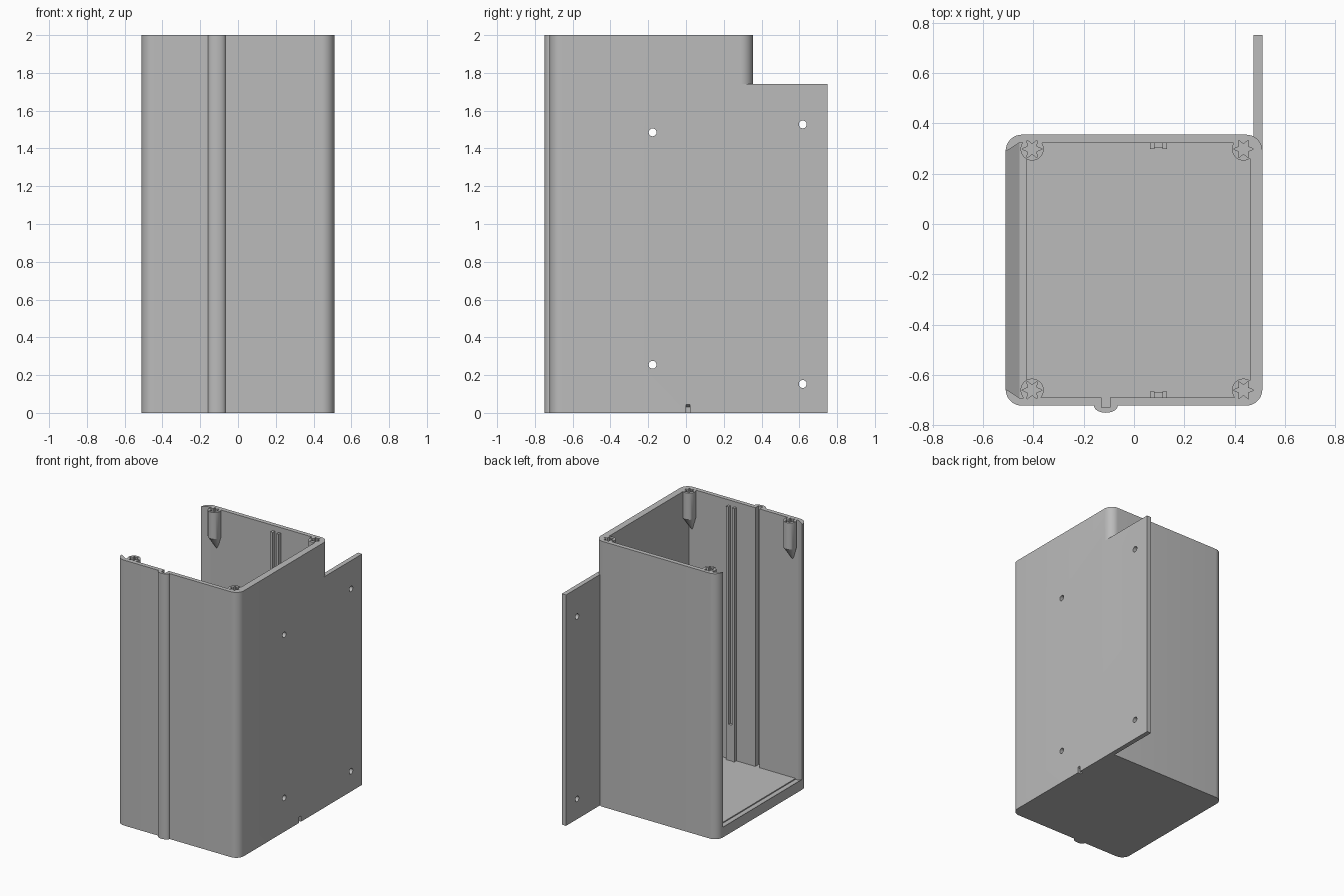
import bpy, bmesh, math
from mathutils import Vector

cube = bpy.data.objects.get("Cube")
if cube:
    bpy.data.objects.remove(cube, do_unlink=True)

grey = bpy.data.materials.new("plain_grey")
grey.use_nodes = True
COLOUR = (0.5, 0.5, 0.5, 1)
grey.diffuse_color = COLOUR
grey.node_tree.nodes["Principled BSDF"].inputs["Base Color"].default_value = COLOUR


def loft(name, rings):
    """Closed solid through matching rings of 3D points."""
    bm = bmesh.new()
    loops = [[bm.verts.new(p) for p in ring] for ring in rings]
    n = len(loops[0])
    for a, b in zip(loops, loops[1:]):
        for i in range(n):
            j = (i + 1) % n
            bm.faces.new((a[i], a[j], b[j], b[i]))
    bm.faces.new(loops[0])
    bm.faces.new(loops[-1])
    bmesh.ops.recalc_face_normals(bm, faces=bm.faces)
    mesh = bpy.data.meshes.new(name)
    bm.to_mesh(mesh)
    bm.free()
    mesh.materials.append(grey)
    ob = bpy.data.objects.new(name, mesh)
    bpy.context.collection.objects.link(ob)
    return ob


def prism(name, outline, z0, z1):
    return loft(name, [[(x, y, z) for x, y in outline] for z in (z0, z1)])


def box(name, x0, x1, y0, y1, z0, z1):
    return prism(name, [(x0, y0), (x1, y0), (x1, y1), (x0, y1)], z0, z1)


def circle(cx, cy, radii, n):
    """Radii alternate around the loop, so two values give a star."""
    return [(cx + radii[i % len(radii)] * math.cos(math.tau * i / n),
             cy + radii[i % len(radii)] * math.sin(math.tau * i / n)) for i in range(n)]


def rounded_rect(x0, x1, y0, y1, r, steps=10):
    pts = []
    corners = [(x1 - r, y1 - r), (x0 + r, y1 - r), (x0 + r, y0 + r), (x1 - r, y0 + r)]
    for k, (cx, cy) in enumerate(corners):
        for i in range(steps + 1):
            a = (k + i / steps) * math.pi / 2
            pts.append((cx + r * math.cos(a), cy + r * math.sin(a)))
    return pts


def combine(target, tool, operation):
    mod = target.modifiers.new("combine", 'BOOLEAN')
    mod.object, mod.operation, mod.solver = tool, operation, 'EXACT'
    graph = bpy.context.evaluated_depsgraph_get()
    mesh = bpy.data.meshes.new_from_object(target.evaluated_get(graph))
    target.modifiers.clear()
    target.data = mesh
    bpy.data.objects.remove(tool, do_unlink=True)


def add(tool):
    combine(body, tool, 'UNION')


def cut(tool):
    combine(body, tool, 'DIFFERENCE')


# Outer box with rounded upright edges
FRONT, BACK, FLOOR, TOP = -0.69, 0.322, 0.05, 2.0
body = prism("enclosure_body", rounded_rect(-0.51, 0.51, -0.722, 0.355, 0.065), 0, TOP)

# Hollow inside, open at the top
cut(box("cavity", -0.44, 0.46, FRONT, BACK, FLOOR, 2.2))


# Open side with a dovetail groove for a sliding lid
def opening(x, inset):
    y0, y1, z0 = FRONT - 0.001 + inset, BACK + 0.001 - inset, FLOOR - 0.008 + inset
    return [(x, y0, z0), (x, y1, z0), (x, y1, 2.2), (x, y0, 2.2)]


cut(loft("lid_groove", [opening(-0.53, 0.048), opening(-0.455, 0), opening(-0.43, 0)]))

# Mounting flange, flush with the closed side
add(box("flange", 0.475, 0.51, 0.25, 0.75, 0, 1.74))

# Rounded ridge on the front, hollowed by a slot on the inside
ridge = [(-0.112 + 0.047 * math.cos(a), -0.722 + 0.028 * math.sin(a))
         for a in (math.pi + math.pi * i / 14 for i in range(15))]
ridge += [(-0.065, -0.71), (-0.159, -0.71)]
add(prism("front_ridge", ridge, 0, TOP))
cut(box("ridge_slot", -0.13, -0.095, -0.73, -0.66, FLOOR, 2.2))

# Paired board guides on the front and back walls, with a stop at the foot
for y0, y1 in ((FRONT - 0.01, FRONT + 0.025), (BACK - 0.025, BACK + 0.01)):
    for x in (0.063, 0.113):
        add(box("board_guide", x, x + 0.018, y0, y1, FLOOR - 0.01, 1.96))
    add(box("guide_stop", 0.07, 0.125, y0 + 0.004, y1 - 0.004, FLOOR - 0.01, 0.32))

# Screw posts in the corners, tapering into the wall, with star sockets
posts = [(x, y) for x in (-0.405, 0.435) for y in (-0.66, 0.298)]
for x, y in posts:
    side = 1 if y > 0 else -1
    top = circle(x, y, [0.046], 24)
    foot = [Vector((x, y + side * 0.035)).lerp(Vector(p), 0.1) for p in top]
    add(loft("screw_post", [[(*p, z) for p in ring]
                            for ring, z in ((top, TOP), (top, 1.8), (foot, 1.7))]))
for x, y in posts:
    cut(prism("star_socket", circle(x, y, [0.041, 0.02], 12), 1.82, 2.2))

# Screw holes through the closed side and the flange
for y, z in ((-0.177, 1.485), (-0.177, 0.255), (0.618, 1.527), (0.618, 0.153)):
    ring = circle(y, z, [0.021], 16)
    cut(loft("screw_hole", [[(x, a, b) for a, b in ring] for x in (0.4, 0.6)]))

# Small wedge notch at the foot of the closed side
wedge = [(0.53, -0.01), (0.485, -0.01), (0.485, 0.03), (0.53, 0.055)]
cut(loft("foot_notch", [[(x, y, z) for x, z in wedge] for y in (0.0, 0.022)]))

# Smooth the curves, keep the edges sharp
bpy.ops.object.select_all(action='DESELECT')
body.select_set(True)
bpy.context.view_layer.objects.active = body
bpy.ops.object.shade_smooth_by_angle(angle=math.radians(30))
